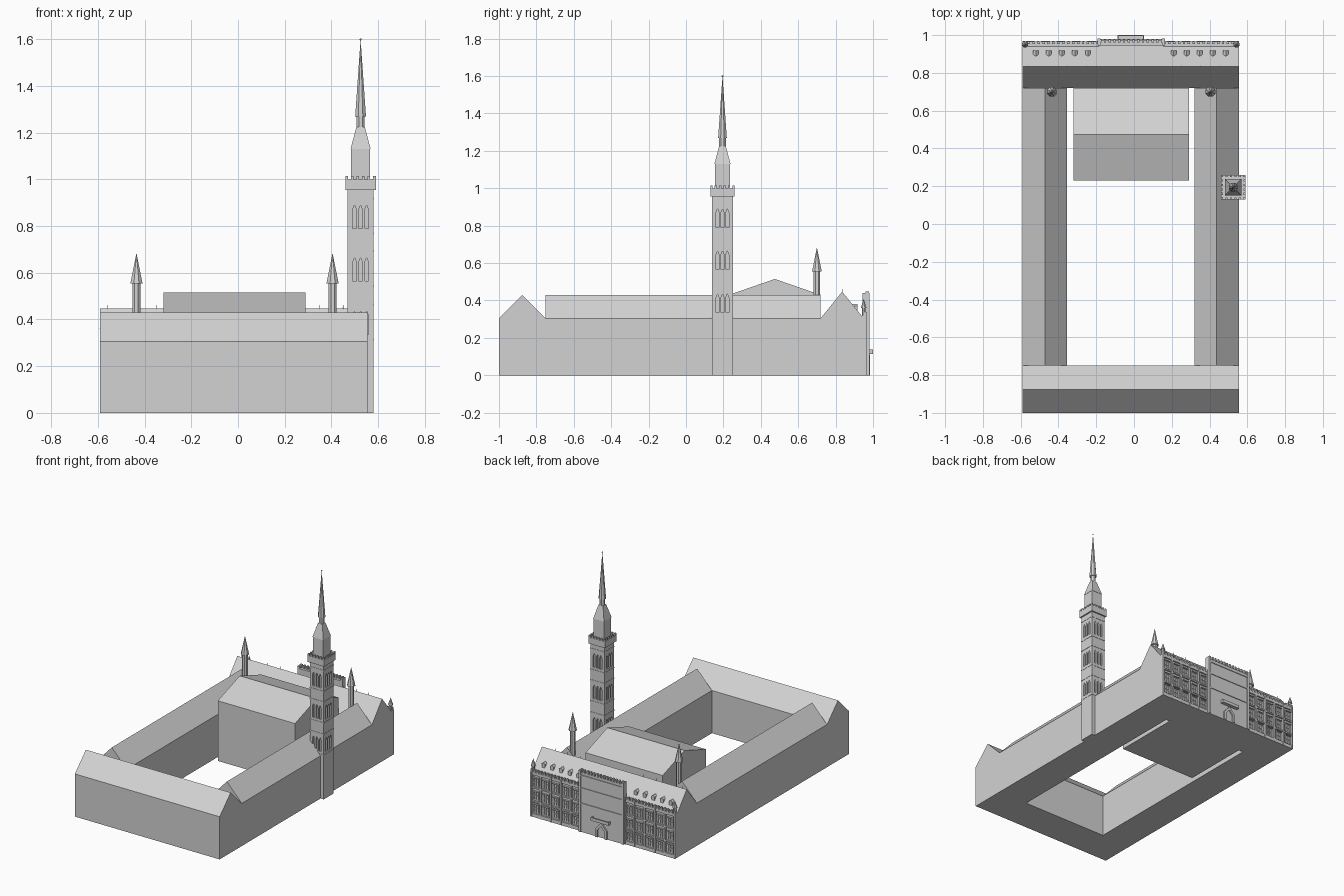
import bpy, bmesh
from math import pi
from mathutils import Matrix, Vector

cube = bpy.data.objects.get("Cube")
if cube:
    bpy.data.objects.remove(cube)

stone = bpy.data.materials.new("grey stone")
stone.use_nodes = True
GREY = (0.65, 0.65, 0.65, 1)
stone.diffuse_color = GREY
stone.node_tree.nodes["Principled BSDF"].inputs["Base Color"].default_value = GREY


def finish(name, bm):
    bmesh.ops.recalc_face_normals(bm, faces=bm.faces)
    mesh = bpy.data.meshes.new(name)
    bm.to_mesh(mesh)
    bm.free()
    mesh.materials.append(stone)
    ob = bpy.data.objects.new(name, mesh)
    bpy.context.collection.objects.link(ob)
    return ob


def box(bm, x0, x1, y0, y1, z0, z1):
    m = Matrix.Translation(((x0 + x1) / 2, (y0 + y1) / 2, (z0 + z1) / 2))
    m = m @ Matrix.Diagonal((x1 - x0, y1 - y0, z1 - z0, 1))
    bmesh.ops.create_cube(bm, size=1, matrix=m)


def prism(bm, points, push):
    """Extrude a flat outline of 3D points along a vector."""
    face = bm.faces.new([bm.verts.new(p) for p in points])
    new = bmesh.ops.extrude_face_region(bm, geom=[face])["geom"]
    verts = [g for g in new if isinstance(g, bmesh.types.BMVert)]
    bmesh.ops.translate(bm, verts=verts, vec=push)


def cone(bm, x, y, z0, z1, r0, r1, sides=8, turn=pi / 8):
    m = Matrix.Translation((x, y, (z0 + z1) / 2)) @ Matrix.Rotation(turn, 4, "Z")
    bmesh.ops.create_cone(bm, cap_ends=True, segments=sides, radius1=r0,
                          radius2=r1, depth=z1 - z0, matrix=m)


def wing(name, x0, x1, y0, y1, eave, ridge, along_x):
    """Block with a gabled roof."""
    bm = bmesh.new()
    if along_x:
        ym = (y0 + y1) / 2
        outline = [(x0, y0, 0), (x0, y1, 0), (x0, y1, eave), (x0, ym, ridge), (x0, y0, eave)]
        prism(bm, outline, (x1 - x0, 0, 0))
    else:
        xm = (x0 + x1) / 2
        outline = [(x0, y0, 0), (x1, y0, 0), (x1, y0, eave), (xm, y0, ridge), (x0, y0, eave)]
        prism(bm, outline, (0, y1 - y0, 0))
    return finish(name, bm)


def merlons(bm, x0, x1, y0, y1, z0, z1, count, along_x=True):
    """Row of battlement blocks, half solid and half gap."""
    a, b = (x0, x1) if along_x else (y0, y1)
    step = (b - a) / (count - 0.5)
    for i in range(count):
        s = a + i * step
        if along_x:
            box(bm, s, s + step / 2, y0, y1, z0, z1)
        else:
            box(bm, x0, x1, s, s + step / 2, z0, z1)


WEST, EAST, MID = -0.59, 0.555, -0.017
EAVE = 0.305

# Four wings around the courtyard, and the great hall
wing("front_wing", WEST, EAST, -1.0, -0.75, EAVE, 0.43, True)
wing("back_wing", WEST, EAST, 0.72, 0.95, EAVE, 0.447, True)
wing("right_wing", WEST, -0.355, -0.75, 0.72, EAVE, 0.43, False)
wing("left_wing", 0.32, EAST, -0.75, 0.72, EAVE, 0.43, False)
wing("great_hall", -0.32, 0.29, 0.23, 0.72, 0.43, 0.515, True)

# Stair turrets beside the hall
for name, x in (("right_turret", -0.435), ("left_turret", 0.405)):
    bm = bmesh.new()
    cone(bm, x, 0.7, 0.2, 0.555, 0.019, 0.019)
    cone(bm, x, 0.7, 0.555, 0.685, 0.028, 0)
    finish(name, bm)

# Tower shaft with recessed triple lancets
TX, TY, HALF = 0.525, 0.195, 0.055
bm = bmesh.new()
box(bm, TX - HALF, TX + HALF, TY - HALF, TY + HALF, 0, 0.955)
shaft = finish("tower_shaft", bm)

bm = bmesh.new()
for turn in range(4):
    rot = Matrix.Translation((TX, TY, 0)) @ Matrix.Rotation(turn * pi / 2, 4, "Z")
    for z in (0.335, 0.565, 0.79):
        for u in (-0.026, 0, 0.026):
            w, d = 0.008, -HALF - 0.01
            pts = [(u - w, d, z), (u + w, d, z), (u + w, d, z + 0.08),
                   (u, d, z + 0.1), (u - w, d, z + 0.08)]
            push = rot.to_3x3() @ Vector((0, 0.022, 0))
            prism(bm, [rot @ Vector(p) for p in pts], push)
cutter = finish("lancet_cutter", bm)
cutter.hide_render = True
cutter.hide_viewport = True
cut = shaft.modifiers.new("lancets", "BOOLEAN")
cut.operation = "DIFFERENCE"
cut.solver = "EXACT"
cut.object = cutter

bm = bmesh.new()
for z in (0.31, 0.46, 0.54, 0.69, 0.765, 0.915):
    h = HALF + 0.002
    box(bm, TX - h, TX + h, TY - h, TY + h, z, z + 0.008)
finish("tower_belts", bm)

# Tower gallery with battlements
bm = bmesh.new()
G = 0.065
box(bm, TX - G, TX + G, TY - G, TY + G, 0.955, 1.0)
for s in (-1, 1):
    xs = sorted((TX + s * G, TX + s * (G - 0.01)))
    ys = sorted((TY + s * G, TY + s * (G - 0.01)))
    merlons(bm, TX - G, TX + G, *ys, 1.0, 1.015, 6)
    merlons(bm, *xs, TY - G, TY + G, 1.0, 1.015, 6, False)
finish("tower_gallery", bm)

# Belfry, spire and finial
bm = bmesh.new()
R = 2 ** 0.5
box(bm, TX - 0.041, TX + 0.041, TY - 0.041, TY + 0.041, 0.99, 1.13)
cone(bm, TX, TY, 1.13, 1.225, 0.043 * R, 0.018 * R, 4, pi / 4)
finish("belfry", bm)
bm = bmesh.new()
cone(bm, TX, TY, 1.22, 1.27, 0.019, 0.019)
cone(bm, TX, TY, 1.27, 1.575, 0.025, 0.002)
cone(bm, TX, TY, 1.57, 1.6, 0.0015, 0.0015)
bmesh.ops.create_icosphere(bm, subdivisions=1, radius=0.005,
                           matrix=Matrix.Translation((TX, TY, 1.6)))
finish("spire", bm)

# Back facade: side bays of pilasters, string courses and windows
C0, C1 = -0.185, 0.155
for name, x0, x1 in (("right_facade", WEST, C0), ("left_facade", C1, EAST)):
    bm = bmesh.new()
    box(bm, x0, x1, 0.94, 0.955, 0, 0.32)
    merlons(bm, x0, x1, 0.952, 0.966, 0.32, 0.338, 16)
    for z, h in ((0, 0.025), (0.105, 0.01), (0.205, 0.01), (0.3, 0.02)):
        box(bm, x0, x1, 0.95, 0.966, z, z + h)
    bays = 5
    step = (x1 - x0) / bays
    for i in range(bays + 1):
        p = min(max(x0 + i * step, x0 + 0.006), x1 - 0.006)
        box(bm, p - 0.006, p + 0.006, 0.95, 0.968, 0, 0.32)
    for i in range(bays):
        c = x0 + (i + 0.5) * step
        for z in (0.035, 0.125, 0.222):
            for s in (-1, 0, 1):
                box(bm, c + s * 0.018 - 0.002, c + s * 0.018 + 0.002, 0.95, 0.961, z, z + 0.055)
            box(bm, c - 0.02, c + 0.02, 0.95, 0.961, z + 0.025, z + 0.03)
            box(bm, c - 0.023, c + 0.023, 0.95, 0.968, z + 0.055, z + 0.06)
    finish(name, bm)

# Raised centre of the facade
bm = bmesh.new()
box(bm, C0, C1, 0.945, 0.975, 0, 0.425)
merlons(bm, C0, C1, 0.96, 0.978, 0.425, 0.447, 14)
for z in (0.2, 0.31, 0.4):
    box(bm, C0, C1, 0.97, 0.98, z, z + 0.008)
for x in (C0, C1):
    box(bm, x - 0.008, x + 0.008, 0.945, 0.982, 0, 0.44)
finish("facade_centre", bm)

# Balcony and gabled gate
bm = bmesh.new()
box(bm, MID - 0.07, MID + 0.07, 0.97, 1.0, 0.115, 0.12)
box(bm, MID - 0.07, MID + 0.07, 0.994, 1.0, 0.12, 0.137)
for s in (-1, 1):
    box(bm, MID + s * 0.067 - 0.003, MID + s * 0.067 + 0.003, 0.97, 1.0, 0.12, 0.137)
finish("balcony", bm)
bm = bmesh.new()
for s in (-1, 1):
    jamb = [(MID + s * 0.045, 0.972, 0), (MID + s * 0.045, 0.972, 0.06), (MID, 0.972, 0.11),
            (MID, 0.972, 0.085), (MID + s * 0.03, 0.972, 0.05), (MID + s * 0.03, 0.972, 0)]
    prism(bm, jamb, (0, 0.013, 0))
finish("gate_surround", bm)

# Corner pinnacles
for name, x in (("right_pinnacle", WEST + 0.013), ("left_pinnacle", EAST - 0.013)):
    bm = bmesh.new()
    cone(bm, x, 0.95, 0.28, 0.36, 0.011, 0.011)
    cone(bm, x, 0.95, 0.36, 0.41, 0.017, 0)
    finish(name, bm)

# Roof dormers on the back slope
bm = bmesh.new()
for start in (-0.52, 0.21):
    for i in range(5):
        x = start + i * 0.069
        box(bm, x - 0.012, x + 0.012, 0.88, 0.917, 0.325, 0.37)
        prism(bm, [(x - 0.014, 0.88, 0.37), (x + 0.014, 0.88, 0.37), (x, 0.88, 0.382)], (0, 0.038, 0))
finish("dormers", bm)

# Ridge spikes
bm = bmesh.new()
for x in (-0.56, -0.35, -0.25, 0.25, 0.35, 0.45):
    cone(bm, x, 0.835, 0.44, 0.462, 0.002, 0.001, 4)
finish("ridge_spikes", bm)
